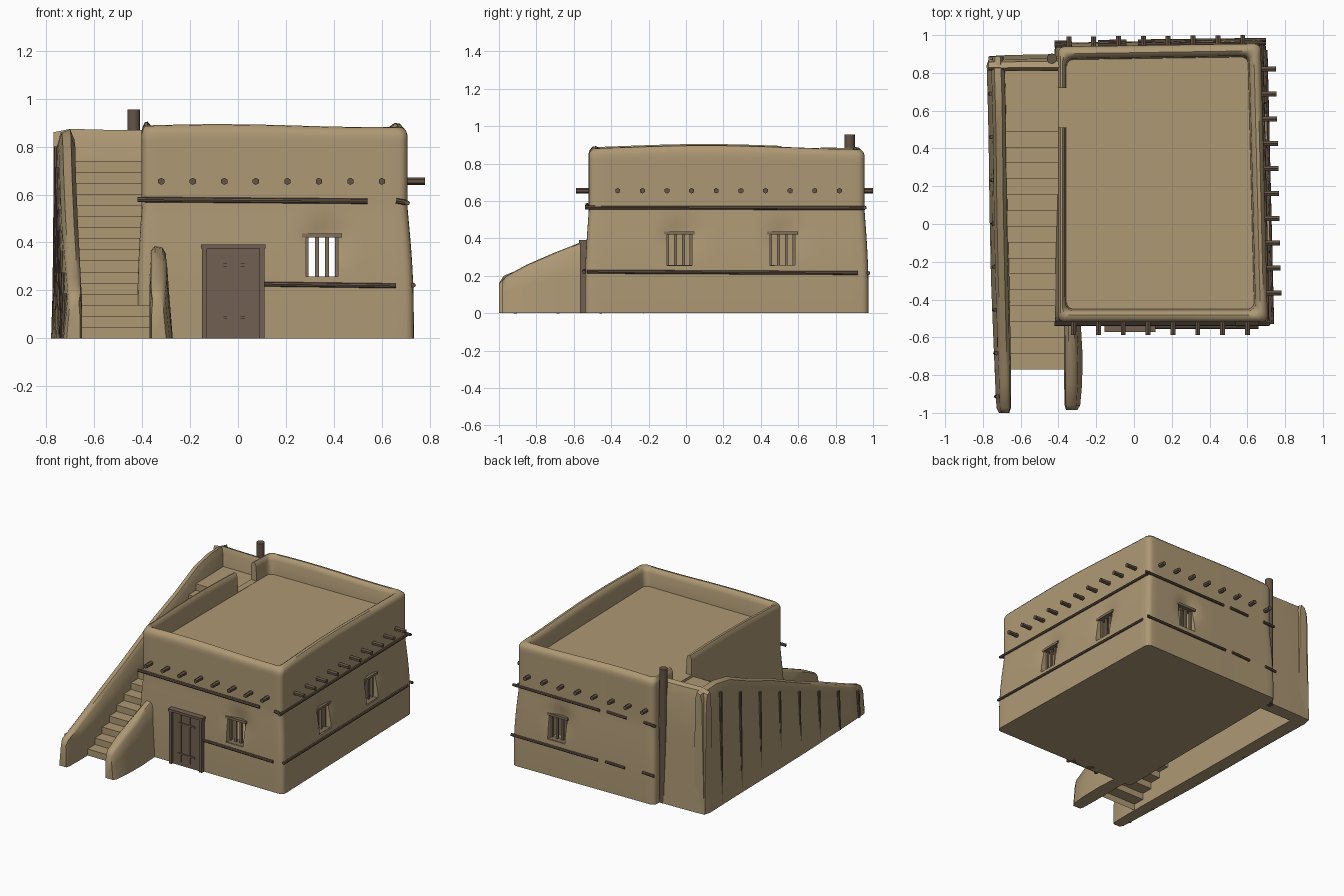
import bpy, bmesh, math
from mathutils import Vector

cube = bpy.data.objects.get("Cube")
if cube:
    bpy.data.objects.remove(cube)


def material(name, r, g, b):
    m = bpy.data.materials.new(name)
    m.use_nodes = True
    m.diffuse_color = (r, g, b, 1)
    m.node_tree.nodes["Principled BSDF"].inputs["Base Color"].default_value = (r, g, b, 1)
    return m


ADOBE = material("adobe", 0.42, 0.315, 0.175)
LOG = material("log wood", 0.125, 0.088, 0.06)
DOOR = material("door wood", 0.165, 0.117, 0.082)
FRAME = material("window wood", 0.22, 0.16, 0.1)


def finish(bm, name, mat, smooth=None):
    bmesh.ops.recalc_face_normals(bm, faces=bm.faces)
    mesh = bpy.data.meshes.new(name)
    bm.to_mesh(mesh)
    bm.free()
    mesh.materials.append(mat)
    ob = bpy.data.objects.new(name, mesh)
    bpy.context.collection.objects.link(ob)
    if smooth:
        smooth_shade(ob, smooth)
    return ob


def smooth_shade(ob, degrees):
    bpy.ops.object.select_all(action="DESELECT")
    ob.select_set(True)
    bpy.context.view_layer.objects.active = ob
    bpy.ops.object.shade_smooth_by_angle(angle=math.radians(degrees))


def box(name, lo, hi, mat):
    bm = bmesh.new()
    bmesh.ops.create_cube(bm, size=1)
    for v in bm.verts:
        v.co = Vector([a + (b - a) * (c + 0.5) for a, b, c in zip(lo, hi, v.co)])
    return finish(bm, name, mat)


def log(name, a, b, r, sides=6, mat=LOG):
    a, b = Vector(a), Vector(b)
    bm = bmesh.new()
    bmesh.ops.create_cone(bm, cap_ends=True, segments=sides, radius1=r, radius2=r, depth=(b - a).length)
    turn = (b - a).to_track_quat("Z", "Y")
    for v in bm.verts:
        v.co = turn @ v.co + (a + b) / 2
    return finish(bm, name, mat, 40 if sides > 6 else None)


def loft(name, rings, mat, smooth):
    bm = bmesh.new()
    rows = [[bm.verts.new(p) for p in ring] for ring in rings]
    n = len(rows[0])
    for lower, upper in zip(rows, rows[1:]):
        for i in range(n):
            bm.faces.new((lower[i], lower[(i + 1) % n], upper[(i + 1) % n], upper[i]))
    bm.faces.new(rows[0])
    bm.faces.new(rows[-1])
    return finish(bm, name, mat, smooth)


# House: lofted rounded walls, parapet and roof in one skin
WINDOWS = [(0.35, -0.52, "y"), (0.35, 0.95, "y"), (0.695, -0.035, "x"), (0.685, 0.515, "x")]
ROOF = 0.755


def ring(x0, x1, y0, y1, r, side=26):
    arcs = []
    for k, (cx, cy) in enumerate([(x1 - r, y1 - r), (x0 + r, y1 - r), (x0 + r, y0 + r), (x1 - r, y0 + r)]):
        arcs.append([Vector((cx + r * math.cos((k + t / 4) * math.pi / 2),
                             cy + r * math.sin((k + t / 4) * math.pi / 2), 0)) for t in range(5)])
    pts = []
    for k in range(4):
        pts += arcs[k]
        a, b = arcs[k][-1], arcs[(k + 1) % 4][0]
        pts += [a.lerp(b, i / side) for i in range(1, side)]
    return pts


def weather(p, z, outer):
    x, y = p.x, p.y
    top = max(0, (z - ROOF) / 0.145)
    dz = top * (0.011 * math.cos(3.6 * (y - 0.1)) + 0.006 * math.sin(5 * x + 2) - 0.005)
    if outer:  # soft hollows around the window openings
        for wx, wy, axis in WINDOWS:
            d = math.hypot((x - wx) / 0.07, (y - wy) / 0.07, (z - 0.41) / 0.085)
            dent = 0.03 * math.exp(-d * d)
            if axis == "x":
                x -= dent
            else:
                y += dent if wy < 0 else -dent
    if p.x > 0:
        x -= 0.025 * (p.y - 0.2)
    if p.y > 0:
        y += 0.015 * p.x
    return (x, y, z + dz)


def bulge(z):  # how far the wall swells outward at a height
    if z > 0.55:
        return 0
    return 0.026 * (1 - z / 0.55) ** 1.2 + 0.01 * math.sin(math.pi * z / 0.55)


skin = []
for i in range(31):
    z = 0.86 * i / 30
    b = bulge(z)
    skin.append([weather(p, z, True) for p in ring(-0.402 - b * 0.7, 0.69 + b, -0.52 - b * 0.8, 0.945 + b * 0.8, 0.035)])
for inset, z in [(0.006, 0.878), (0.02, 0.895), (0.038, 0.898), (0.055, 0.885), (0.063, 0.86), (0.07, ROOF)]:
    skin.append([weather(p, z, False) for p in
                 ring(-0.402 + inset * 0.65, 0.69 - inset, -0.52 + inset, 0.945 - inset, 0.035)])
house = loft("house_walls", skin, ADOBE, None)

# Hollow the room, window openings and the roof doorway
cutters = [((-0.34, -0.455, 0.03), (0.615, 0.87, 0.7)), ((-0.6, 0.51, ROOF + 0.002), (-0.34, 0.72, 1.1))]
for wx, wy, axis in WINDOWS:
    du, dv = (0.15, 0.067) if axis == "x" else (0.067, 0.15)
    cutters.append(((wx - du, wy - dv, 0.255), (wx + du, wy + dv, 0.425)))
for lo, hi in cutters:
    cutter = box("cutter", lo, hi, ADOBE)
    cutter.hide_render = True
    mod = house.modifiers.new("cut", "BOOLEAN")
    mod.operation, mod.solver, mod.object = "DIFFERENCE", "EXACT", cutter
    bpy.context.view_layer.objects.active = house
    bpy.ops.object.modifier_apply(modifier=mod.name)
    bpy.data.objects.remove(cutter)
smooth_shade(house, 40)

# Window frames: lintel, sill, side posts and bars
for wx, wy, axis in WINDOWS:
    out = -1 if wy < -0.4 else 1

    def part(name, u0, u1, d0, d1, z0, z1, mat):
        d0, d1 = sorted((d0 * out, d1 * out))
        if axis == "x":
            box(name, (wx + d0, wy + u0, z0), (wx + d1, wy + u1, z1), mat)
        else:
            box(name, (wx + u0, wy + d0, z0), (wx + u1, wy + d1, z1), mat)

    part("window_lintel", -0.083, 0.083, -0.05, 0.006, 0.42, 0.437, FRAME)
    part("window_sill", -0.08, 0.08, -0.05, 0.012, 0.243, 0.257, FRAME)
    for u in (-0.063, -0.021, 0.021, 0.063):
        part("window_bar", u - 0.008, u + 0.008, -0.035, -0.02, 0.255, 0.422, FRAME)

# Door: leaf, planks, frame and lintel
box("door_leaf", (-0.14, -0.552, 0), (0.1, -0.5, 0.375), DOOR)
for x in (-0.115, -0.045, 0.03):
    box("door_plank", (x, -0.558, 0.03), (x + 0.055, -0.55, 0.37), DOOR)
for z in (0.08, 0.3):
    box("door_batten", (-0.085, -0.564, z), (0.05, -0.55, z + 0.012), DOOR)
for x in (-0.15, 0.09):
    box("door_jamb", (x, -0.567, 0), (x + 0.02, -0.5, 0.38), DOOR)
box("door_lintel", (-0.155, -0.572, 0.375), (0.115, -0.5, 0.392), DOOR)

# Roof beam ends poking through three walls
for i in range(8):
    x = -0.32 + 0.1315 * i
    log("front_beam", (x, -0.48, 0.655), (x, -0.588, 0.655), 0.015)
    log("back_beam", (x - 0.025, 0.9, 0.655), (x - 0.025, 0.992 + 0.008 * i / 7, 0.655), 0.015)
for i in range(10):
    y = -0.365 + 0.1317 * i
    log("right_beam", (0.64, y, 0.655), (0.78 - 0.028 * i / 9, y, 0.655), 0.015)

# Horizontal bond logs half sunk in the walls
for a, b, z, r in [(-0.42, 0.54, 0.575, 0.011), (0.66, 0.7, 0.57, 0.011), (0.11, 0.66, 0.222, 0.01)]:
    y = -0.528 if z > 0.5 else -0.546
    log("front_bond_log", (a, y, z + 0.004), (b, y, z - 0.003), r, 8)
for a, b in [(0.7, 0.02), (-0.04, -0.19), (-0.33, -0.42)]:
    log("back_bond_log", (a, 0.948 + 0.012 * a, 0.565), (b, 0.95 + 0.012 * b, 0.56), 0.01, 8)
    log("back_bond_log", (a, 0.967 + 0.012 * a, 0.215), (b, 0.967 + 0.012 * b, 0.21), 0.01, 8)
log("right_bond_log", (0.707, -0.54, 0.565), (0.675, 0.95, 0.562), 0.01, 8)
log("right_bond_log", (0.732, -0.53, 0.222), (0.697, 0.92, 0.215), 0.01, 8)

# Stair: thin stepped sheet up to the landing
STEPS, Y0, Y1, TOP = 16, -0.77, 0.49, 0.74
profile = [(Y0, 0)]
for i in range(STEPS):
    z = TOP * (i + 1) / STEPS
    y = Y0 + (Y1 - Y0) * i / (STEPS - 1)
    profile += [(y, z), (y + (Y1 - Y0) / (STEPS - 1), z)]
profile[-1] = (0.84, TOP)
bm = bmesh.new()
pairs = [[bm.verts.new((x, y, z)) for x in (-0.69, -0.36)] for y, z in profile]
for (a, b), (c, d) in zip(pairs, pairs[1:]):
    bm.faces.new((a, b, d, c))
finish(bm, "stairs", ADOBE)

# Stair walls: one rounded, battered section swept along each run
SECTION = [(0, 0), (0.15, 0.55), (0.24, 0.92), (0.4, 0.985), (0.75, 1), (0.93, 0.95), (1, 0.6), (1, 0)]


def wall(name, stations, along):
    rings = []
    for s, h, outer, inner in stations:
        pts = [(outer + (inner - outer) * f, h * g) for f, g in SECTION]
        rings.append([(c, s, z) if along == "y" else (s, c, z) for c, z in pts])
    return loft(name, rings, ADOBE, 45)


wall("outer_stair_wall", [(-1.0, 0.16, -0.715, -0.66), (-0.975, 0.2, -0.728, -0.652), (-0.84, 0.255, -0.735, -0.65),
                          (-0.55, 0.38, -0.747, -0.655), (-0.3, 0.48, -0.757, -0.66), (0.065, 0.645, -0.765, -0.667),
                          (0.32, 0.74, -0.768, -0.67), (0.545, 0.84, -0.772, -0.672), (0.7, 0.872, -0.776, -0.675),
                          (0.84, 0.87, -0.78, -0.68), (0.888, 0.86, -0.765, -0.69)], "y")
wall("inner_stair_wall", [(-0.985, 0.17, -0.3, -0.36), (-0.96, 0.2, -0.285, -0.367), (-0.85, 0.26, -0.275, -0.37),
                          (-0.7, 0.325, -0.272, -0.37), (-0.56, 0.38, -0.28, -0.37), (-0.48, 0.39, -0.28, -0.37)], "y")
wall("landing_back_wall", [(-0.77, 0.86, 0.888, 0.81), (-0.7, 0.874, 0.893, 0.805), (-0.55, 0.87, 0.897, 0.805),
                           (-0.38, 0.868, 0.9, 0.805)], "x")

# Upright posts set into the outer stair wall
for i in range(8):
    y = 0.69 - 0.229 * i
    h = 0.8 - 0.0875 * i
    log("wall_post", (-0.765 + 0.005 * i, y, 0), (-0.757 + 0.005 * i, y, h), 0.011, 8)

# Tall corner pole
log("corner_pole", (-0.435, 0.875, 0), (-0.435, 0.875, 0.955), 0.028, 10)
